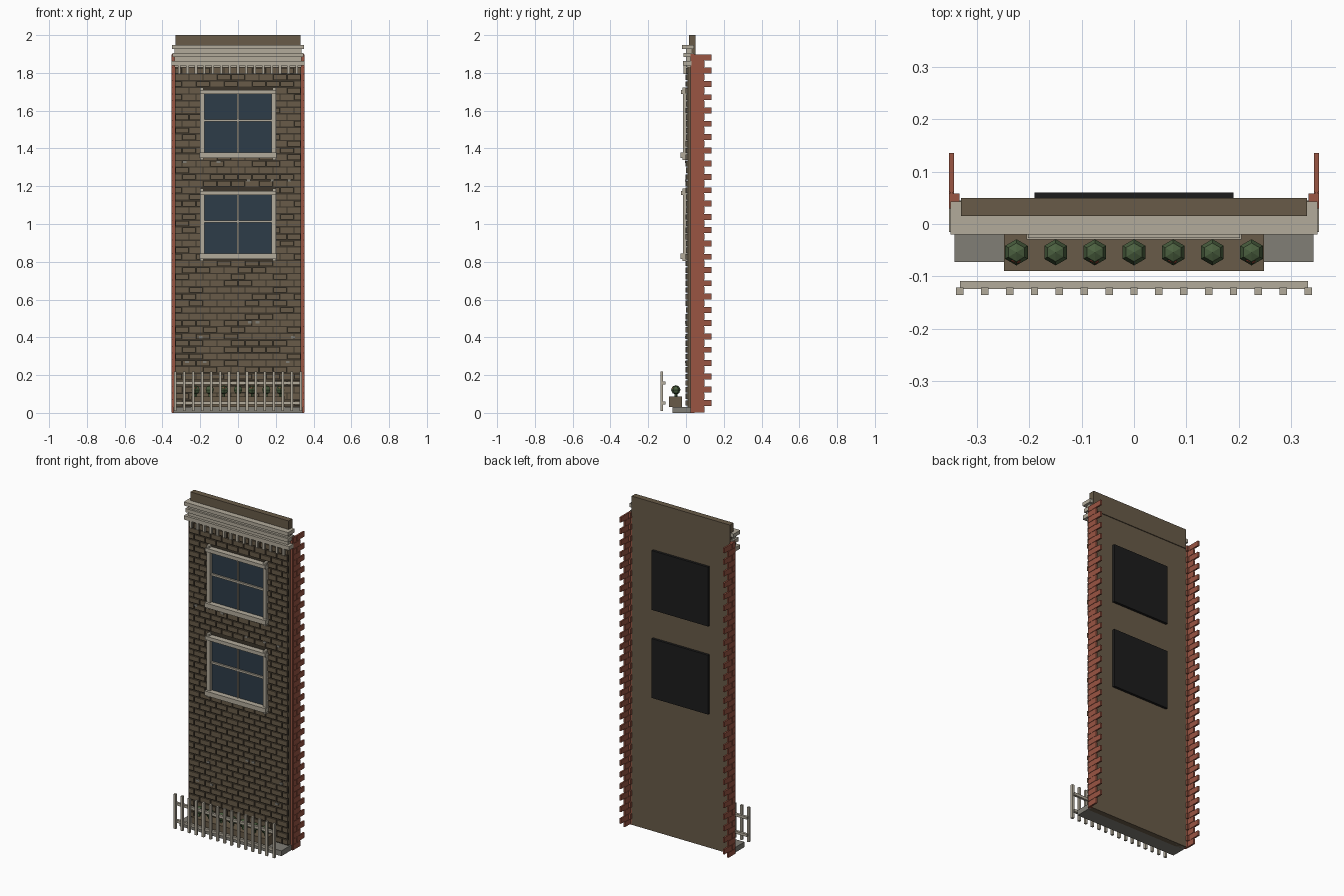
import bpy, bmesh, random
from mathutils import Matrix, Vector

random.seed(4)
if "Cube" in bpy.data.objects:
    bpy.data.objects.remove(bpy.data.objects["Cube"], do_unlink=True)


def material(name, r, g, b):
    m = bpy.data.materials.new(name)
    m.use_nodes = True
    m.diffuse_color = (r, g, b, 1)
    m.node_tree.nodes["Principled BSDF"].inputs["Base Color"].default_value = (r, g, b, 1)
    return m


brown = material("brown brick", 0.14, 0.105, 0.065)
mortar = material("dark mortar", 0.045, 0.036, 0.024)
stone = material("pale stone", 0.45, 0.41, 0.33)
grey = material("grey stone", 0.22, 0.21, 0.18)
red = material("red brick", 0.32, 0.09, 0.055)
glass = material("blue glass", 0.026, 0.045, 0.066)
black = material("black panel", 0.012, 0.012, 0.012)
green = material("leaf green", 0.07, 0.115, 0.05)
petal = material("flower red", 0.38, 0.07, 0.04)


def add_object(name, bm, mat):
    mesh = bpy.data.meshes.new(name)
    bm.to_mesh(mesh)
    bm.free()
    mesh.materials.append(mat)
    obj = bpy.data.objects.new(name, mesh)
    bpy.context.scene.collection.objects.link(obj)


def boxes(name, mat, *spans):
    """Each span is ((x0, x1), (y0, y1), (z0, z1))."""
    bm = bmesh.new()
    for span in spans:
        centre = Vector([(a + b) / 2 for a, b in span])
        size = Vector([b - a for a, b in span])
        bmesh.ops.create_cube(bm, size=1, matrix=Matrix.LocRotScale(centre, None, size))
    add_object(name, bm, mat)


def wide(w):
    return (-w, w)


def around(c, r):
    return (c - r, c + r)


COURSE = 1.9 / 54
WINDOWS = {"upper": 1.535, "lower": 1.0}

# Wall body, parapet and mortar bed
boxes("wall_body", brown, (wide(0.334), (0.012, 0.045), (0, 1.9)))
boxes("parapet", brown, (wide(0.33), (0.015, 0.05), (1.88, 2.0)))
boxes("mortar_bed", mortar, (wide(0.333), (0.007, 0.013), (0.02, 1.83)))

# Running-bond front bricks, leaving the window openings free
front = []
LENGTH = 0.666 / 9
for row in range(52):
    z = (row * COURSE + 0.003, (row + 1) * COURSE - 0.004)
    in_window = any(abs(sum(z) / 2 - c) < 0.18 for c in WINDOWS.values())
    for i in range(10):
        start = -0.333 + (i - (row % 2) / 2) * LENGTH
        x0, x1 = max(start + 0.003, -0.333), min(start + LENGTH - 0.003, 0.333)
        pieces = [(x0, x1)]
        if in_window:
            pieces = [(x0, min(x1, -0.195)), (max(x0, 0.195), x1)]
        depth = random.uniform(-0.002, 0.001)
        front += [(p, (depth, 0.012), z) for p in pieces if p[1] - p[0] > 0.004]
boxes("front_bricks", brown, *front)

# Scattered worn chips on the brickwork
chips = [(random.uniform(-0.3, 0.3), random.choice((0.27, 0.4, 0.48, 0.62, 0.72, 1.23, 1.33)))
         for _ in range(12)]
boxes("brick_chips", grey, *[(around(x, 0.01), (-0.005, 0.002), around(z, 0.006)) for x, z in chips])

# Toothed side returns
for side, name in ((1, "left"), (-1, "right")):
    returns = []
    outer = sorted((side * 0.343, side * 0.353))
    deep = sorted((side * 0.333, side * 0.353))
    for row in range(54):
        z = (row * COURSE + 0.002, (row + 1) * COURSE - 0.002)
        if row % 2:
            returns += [(deep, (0.03, 0.058), z), (outer, (0.061, 0.135), z)]
        else:
            returns += [(deep, (0.03, 0.045), z), (outer, (0.045, 0.097), z)]
    boxes(name + "_return_bricks", red, *returns)
    boxes(name + "_return_bed", red,
          (sorted((side * 0.333, side * 0.35)), (0.025, 0.045), (0, 1.9)),
          (sorted((side * 0.345, side * 0.351)), (0.04, 0.095), (0.002, 1.898)))

# Cornice with three bands, frieze and dentils
boxes("cornice", stone,
      (wide(0.35), (-0.02, 0.043), (1.926, 1.948)),
      (wide(0.346), (-0.012, 0.043), (1.884, 1.906)),
      (wide(0.353), (-0.015, 0.03), (1.838, 1.862)))
boxes("frieze", stone, (wide(0.335), (0.0, 0.03), (1.83, 1.93)))
boxes("dentils", stone, *[(around(i * 0.0445, 0.007), (-0.012, 0.012), (1.795, 1.838))
                          for i in range(-7, 8)])

# Windows
for name, c in WINDOWS.items():
    top, bottom = c + 0.175, c - 0.185
    boxes(name + "_glass", glass, (wide(0.185), (0.002, 0.012), (bottom + 0.01, top - 0.01)))
    boxes(name + "_window_frame", stone,
          (wide(0.202), (-0.027, 0.012), (top - 0.022, top)),
          (wide(0.205), (-0.03, 0.012), (bottom, bottom + 0.028)),
          ((-0.2, -0.177), (-0.015, 0.012), (bottom, top)),
          ((0.177, 0.2), (-0.015, 0.012), (bottom, top)))
    boxes(name + "_frame_ears", stone,
          *[(around(s * 0.191, 0.009), (-0.018, 0.01), (z, z + 0.014))
            for s in (-1, 1) for z in (top - 0.002, bottom - 0.012)])
    boxes(name + "_glazing_bars", stone,
          (wide(0.18), (-0.008, 0.006), around(c + 0.013, 0.006)),
          (around(0, 0.004), (-0.006, 0.006), (bottom + 0.02, top - 0.02)))
    boxes(name + "_back_panel", black, (wide(0.19), (0.04, 0.06), (bottom, top)))

# Ground step and planter
boxes("ground_step", grey, (wide(0.342), (-0.072, 0.035), (0, 0.032)))
boxes("planter", brown, (wide(0.248), (-0.09, -0.02), (0.032, 0.087)))

# Plants, with a flower on every second one
for i in range(7):
    x = (i - 3) * 0.0747
    bm = bmesh.new()
    bmesh.ops.create_uvsphere(bm, u_segments=6, v_segments=4, radius=0.025,
                              matrix=Matrix.Translation((x, -0.054, 0.122)))
    bmesh.ops.create_cone(bm, segments=6, radius1=0.008, radius2=0.008, depth=0.03,
                          cap_ends=True, matrix=Matrix.Translation((x, -0.054, 0.098)))
    add_object("plant_%d" % (i + 1), bm, green)
    if i % 2 == 0:
        bm = bmesh.new()
        bmesh.ops.create_icosphere(bm, subdivisions=1, radius=0.014,
                                   matrix=Matrix.Translation((x, -0.063, 0.128)))
        add_object("flower_%d" % (i + 1), bm, petal)

# Railing
boxes("railing_pickets", stone, *[(around(i * 0.0474, 0.007), (-0.135, -0.121), (0.01, 0.22))
                                  for i in range(-7, 8)])
boxes("railing_rails", stone, *[(wide(0.332), (-0.124, -0.109), around(z, 0.008))
                                for z in (0.053, 0.158)])
